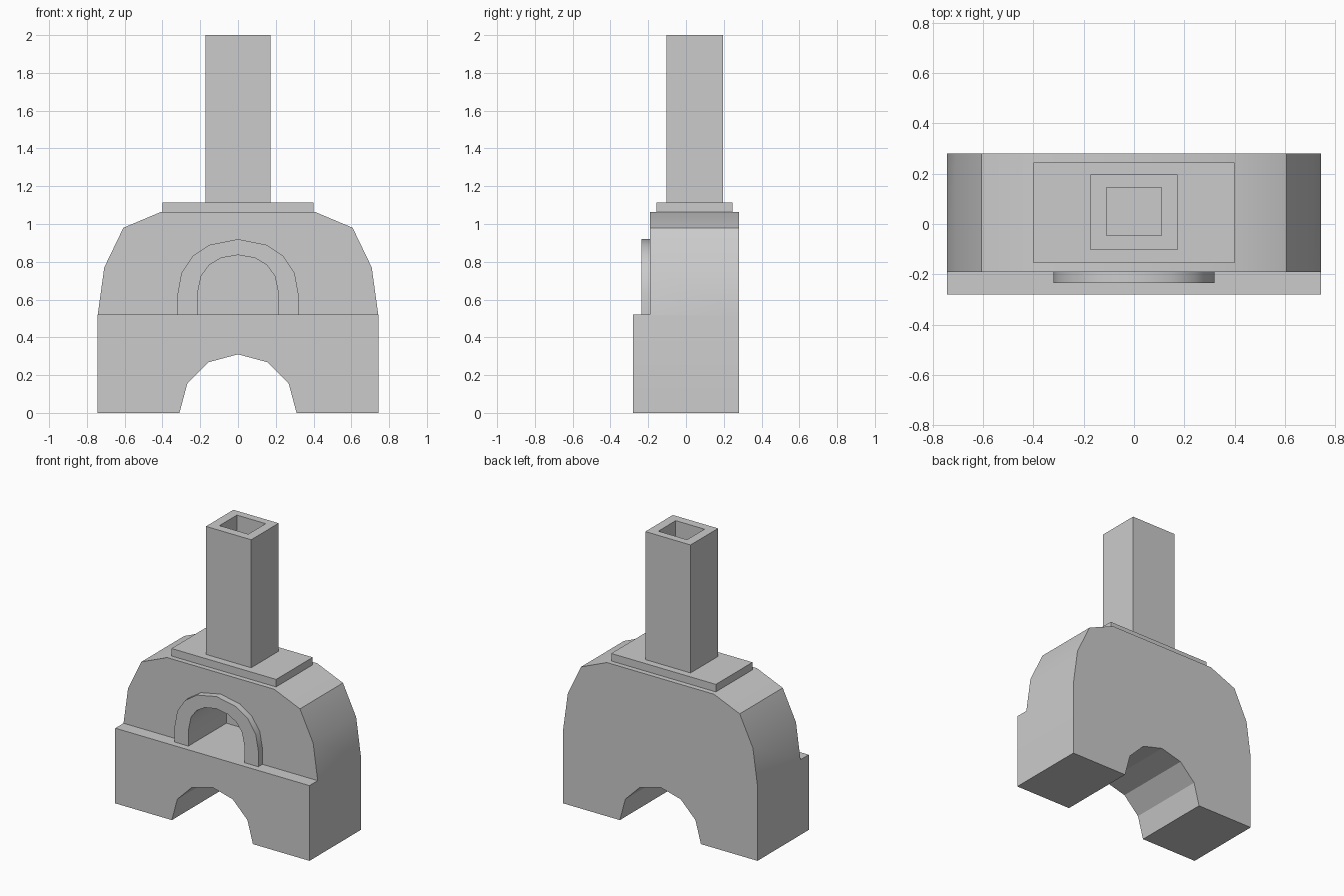
import bpy, bmesh, math

if "Cube" in bpy.data.objects:
    bpy.data.objects.remove(bpy.data.objects["Cube"])


def extrude_profile(name, pts, y0, y1):
    """Closed x/z outline extruded from y0 to y1."""
    bm = bmesh.new()
    face = bm.faces.new([bm.verts.new((x, y0, z)) for x, z in pts])
    res = bmesh.ops.extrude_face_region(bm, geom=[face])
    moved = [g for g in res["geom"] if isinstance(g, bmesh.types.BMVert)]
    bmesh.ops.translate(bm, verts=moved, vec=(0, y1 - y0, 0))
    bmesh.ops.recalc_face_normals(bm, faces=bm.faces)
    me = bpy.data.meshes.new(name)
    bm.to_mesh(me)
    bm.free()
    ob = bpy.data.objects.new(name, me)
    bpy.context.collection.objects.link(ob)
    return ob


def box(name, hx, y0, y1, z0, z1):
    return extrude_profile(name, [(-hx, z0), (hx, z0), (hx, z1), (-hx, z1)], y0, y1)


def mirrored(half):
    """Right half listed bottom to top, then its mirror back down."""
    return half + [(-x, z) for x, z in reversed(half) if x > 1e-6]


def cut(ob, cutter):
    cutter.hide_render = True
    mod = ob.modifiers.new("cut", 'BOOLEAN')
    mod.operation = 'DIFFERENCE'
    mod.solver = 'EXACT'
    mod.object = cutter
    bpy.context.view_layer.objects.active = ob
    bpy.ops.object.modifier_apply(modifier=mod.name)
    bpy.data.objects.remove(cutter)


def smooth(ob, angle=25):
    bpy.ops.object.select_all(action='DESELECT')
    ob.select_set(True)
    bpy.context.view_layer.objects.active = ob
    bpy.ops.object.shade_smooth_by_angle(angle=math.radians(angle))


arch_outer = [(0.32, 0.52), (0.32, 0.63), (0.30, 0.74), (0.24, 0.83), (0.15, 0.89), (0, 0.92)]
arch_inner = [(0.215, 0.52), (0.215, 0.63), (0.195, 0.725), (0.152, 0.783), (0.09, 0.82), (0, 0.836)]

# Oven body with the wood-store arch underneath
shell = mirrored([(0.743, 0), (0.743, 0.517), (0.708, 0.77), (0.607, 0.98), (0.41, 1.063)])
store = [(0.31 * math.cos(math.radians(a)), 0.31 * math.sin(math.radians(a)))
         for a in range(180, -1, -30)]
body = extrude_profile("oven_body", shell + store, -0.28, 0.28)

# Step back the upper front, leaving the ledge, then hollow the chamber
cut(body, box("front_cutter", 1.0, -0.5, -0.19, 0.52, 1.5))
cut(body, extrude_profile("chamber_cutter", mirrored(arch_inner), -0.3, 0.18))
smooth(body)

# Raised arch around the mouth
ring = mirrored(arch_outer) + mirrored(arch_inner)[::-1]
smooth(extrude_profile("mouth_arch", ring, -0.235, -0.19))

# Slab under the chimney
box("chimney_slab", 0.40, -0.155, 0.245, 1.06, 1.115)

# Hollow chimney
chimney = box("chimney", 0.173, -0.103, 0.197, 1.11, 2.0)
cut(chimney, box("flue_cutter", 0.11, -0.045, 0.145, 1.2, 2.2))
